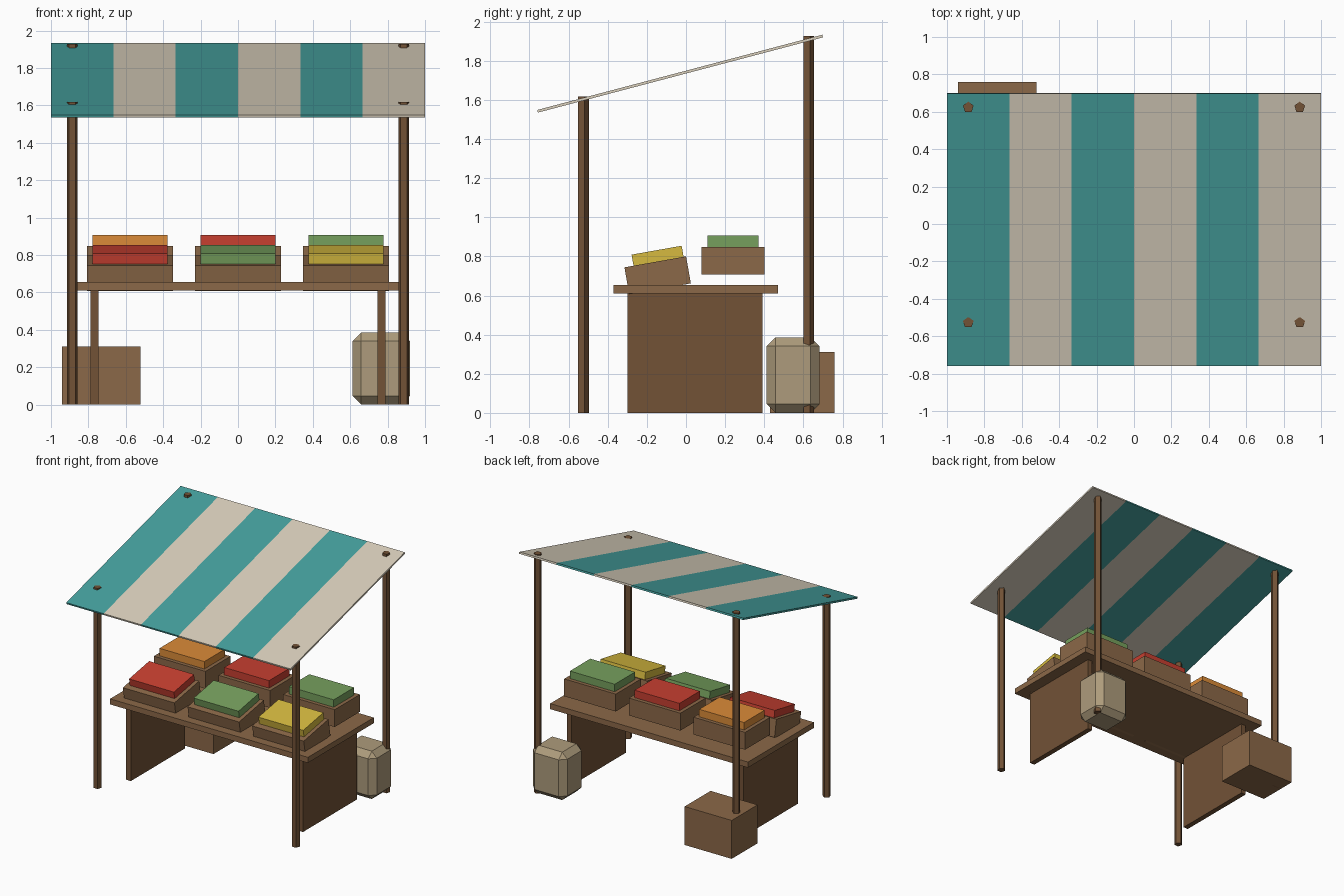
import bpy, bmesh
from mathutils import Matrix, Vector

if "Cube" in bpy.data.objects:
    bpy.data.objects.remove(bpy.data.objects["Cube"])


def material(name, rgb):
    m = bpy.data.materials.new(name)
    m.diffuse_color = (*rgb, 1)
    m.use_nodes = True
    m.node_tree.nodes["Principled BSDF"].inputs["Base Color"].default_value = m.diffuse_color
    return m


DARK = material("dark_wood", (0.17, 0.085, 0.037))
WOOD = material("light_wood", (0.26, 0.14, 0.065))
TEAL = material("teal_cloth", (0.06, 0.35, 0.34))
CREAM = material("cream_cloth", (0.69, 0.62, 0.50))
BURLAP = material("burlap", (0.42, 0.33, 0.20))
RED = material("red_goods", (0.57, 0.05, 0.03))
GREEN = material("green_goods", (0.18, 0.35, 0.11))
YELLOW = material("yellow_goods", (0.67, 0.49, 0.05))
ORANGE = material("orange_goods", (0.71, 0.26, 0.04))


def finish(name, bm, mats, loc, tilt=0.0):
    me = bpy.data.meshes.new(name)
    bm.to_mesh(me)
    bm.free()
    for m in mats:
        me.materials.append(m)
    ob = bpy.data.objects.new(name, me)
    ob.location = loc
    ob.rotation_euler.x = tilt
    bpy.context.collection.objects.link(ob)
    return ob


def box_mesh(size):
    bm = bmesh.new()
    bmesh.ops.create_cube(bm, size=1, matrix=Matrix.Diagonal((*size, 1)))
    return bm


def box(name, size, loc, mat, tilt=0.0):
    return finish(name, box_mesh(size), [mat], loc, tilt)


# Striped sloping canopy: one slab cut into six bands
bm = box_mesh((2.0, 1.507, 0.014))
for i in range(1, 6):
    bmesh.ops.bisect_plane(bm, geom=bm.verts[:] + bm.edges[:] + bm.faces[:],
                           plane_co=Vector((-1 + i / 3, 0, 0)), plane_no=Vector((1, 0, 0)))
for f in bm.faces:
    x = f.calc_center_median().x
    f.material_index = min(5, max(0, int((x + 1) * 3))) % 2
finish("canopy", bm, [TEAL, CREAM], (0, -0.03, 1.734), 0.258)

# Five-sided posts, taller at the back
for row, y, h in (("front", -0.527, 1.617), ("back", 0.624, 1.927)):
    for side, x in (("left", -0.886), ("right", 0.886)):
        bm = bmesh.new()
        bmesh.ops.create_cone(bm, cap_ends=True, segments=5, radius1=0.03, radius2=0.03, depth=h)
        finish(f"{row}_{side}_post", bm, [DARK], (x, y, h / 2))

# Table top and side panels
box("table_top", (1.765, 0.84, 0.045), (0, 0.05, 0.632), WOOD)
for side, x in (("left", -0.768), ("right", 0.768)):
    box(f"{side}_table_panel", (0.042, 0.69, 0.61), (x, 0.046, 0.305), DARK)

# Produce crates: tilted front row, raised level back row
TILT = 0.176
rows = (("front", -0.145, 0.703, 0.802, TILT, (RED, GREEN, YELLOW)),
        ("back", 0.24, 0.777, 0.877, 0.0, (ORANGE, RED, GREEN)))
for row, y, crate_z, goods_z, tilt, colours in rows:
    for i, mat in enumerate(colours):
        x = (i - 1) * 0.577
        box(f"{row}_crate_{i + 1}", (0.46, 0.32, 0.14), (x, y, crate_z), WOOD, tilt)
        box(f"{row}_produce_{i + 1}", (0.40, 0.26, 0.06), (x, y, goods_z), mat, tilt)

# Storage box behind the stall
box("storage_box", (0.42, 0.33, 0.31), (-0.73, 0.595, 0.155), WOOD)

# Chamfered sack
bm = box_mesh((0.305, 0.27, 0.386))
bmesh.ops.bevel(bm, geom=bm.edges[:], offset=0.045, segments=1, affect='EDGES')
finish("sack", bm, [BURLAP], (0.766, 0.547, 0.193))
